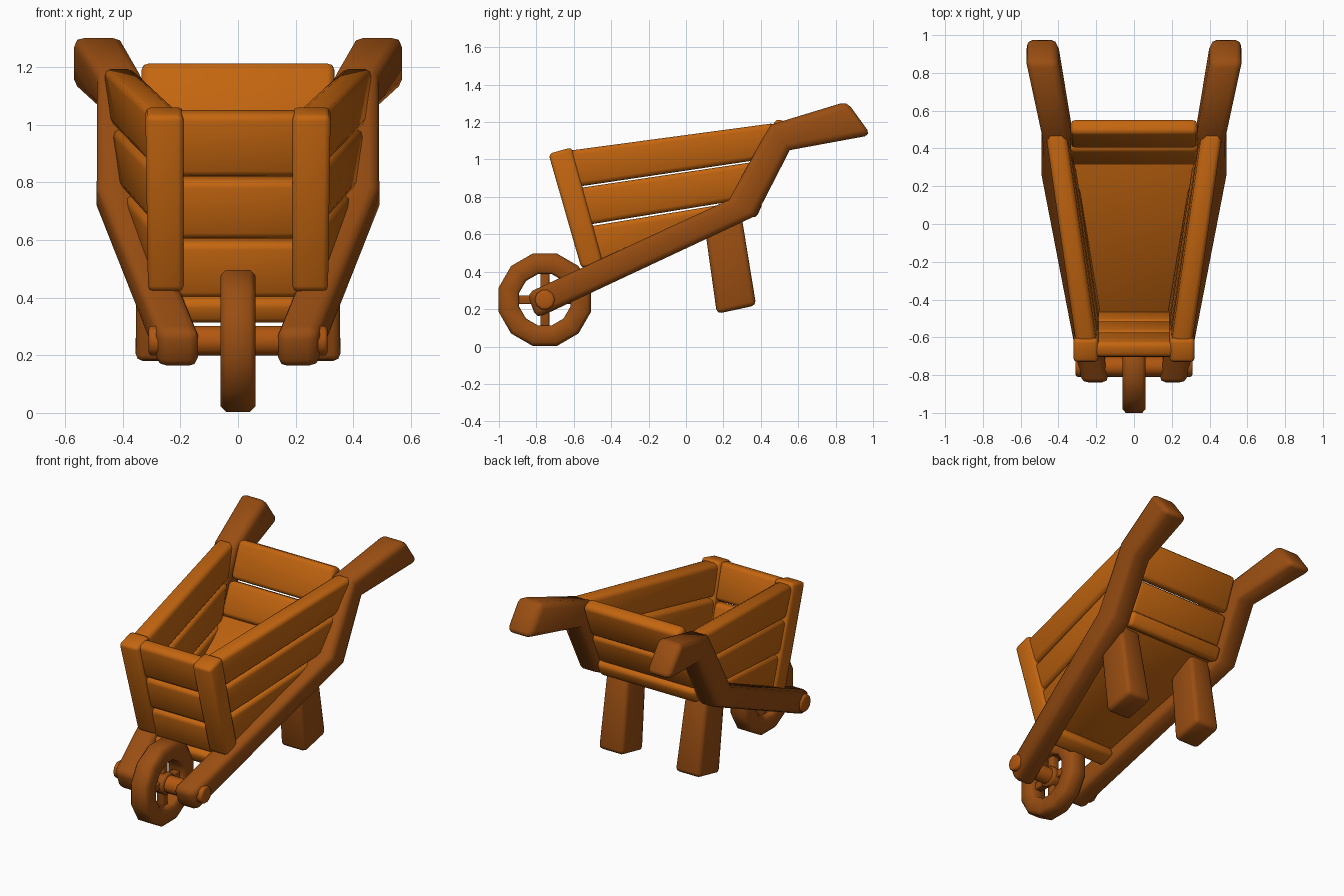
import bpy, bmesh, math
from mathutils import Vector, Matrix

if "Cube" in bpy.data.objects:
    bpy.data.objects.remove(bpy.data.objects["Cube"])


def material(name, rgb):
    m = bpy.data.materials.new(name)
    m.diffuse_color = (*rgb, 1)
    m.use_nodes = True
    m.node_tree.nodes["Principled BSDF"].inputs["Base Color"].default_value = m.diffuse_color
    return m


PLANK = material("light wood", (0.55, 0.132, 0.005))
FRAME = material("dark wood", (0.32, 0.076, 0.006))
AXLE = material("axle wood", (0.44, 0.095, 0.005))


def finish(name, bm, mat, bevel=0.0, mirror=False):
    bmesh.ops.recalc_face_normals(bm, faces=bm.faces)
    for f in bm.faces:
        f.smooth = True
    me = bpy.data.meshes.new(name)
    bm.to_mesh(me)
    bm.free()
    me.materials.append(mat)
    ob = bpy.data.objects.new(name, me)
    bpy.context.collection.objects.link(ob)
    if bevel:
        b = ob.modifiers.new("bevel", 'BEVEL')
        b.width, b.segments = bevel, 2
        b.limit_method, b.angle_limit = 'ANGLE', math.radians(55)
    if mirror:
        m = ob.modifiers.new("mirror", 'MIRROR')
        m.use_mirror_merge = False
    return ob


def loft(name, sections, mat, bevel, mirror=False):
    """Solid through a row of four-cornered sections."""
    bm = bmesh.new()
    rings = [[bm.verts.new(p) for p in s] for s in sections]
    for a, b in zip(rings, rings[1:]):
        for i in range(4):
            j = (i + 1) % 4
            bm.faces.new((a[i], a[j], b[j], b[i]))
    bm.faces.new(rings[0])
    bm.faces.new(rings[-1])
    return finish(name, bm, mat, bevel, mirror)


def section(x, hx, p, q):
    """Section spanning x-hx..x+hx between side-view points p and q."""
    return [(x - hx, *p), (x + hx, *p), (x + hx, *q), (x - hx, *q)]


def slat(name, p, q, half_x, thick, mat=PLANK, bevel=0.025):
    """Crosswise board centred on x = 0, running p to q in side view."""
    d = Vector((q[0] - p[0], q[1] - p[1])).normalized()
    n = Vector((-d.y, d.x)) * thick / 2
    secs = []
    for c in (p, q):
        c = Vector(c)
        secs.append(section(0, half_x, c - n, c + n))
    return loft(name, secs, mat, bevel)


# Side rails bending up into handles: x, half width, lower and upper point
loft("handle_rail", [
    section(0.205, 0.072, (-0.80, 0.15), (-0.85, 0.285)),
    section(0.415, 0.075, (0.375, 0.70), (0.23, 0.785)),
    section(0.410, 0.078, (0.555, 1.05), (0.45, 1.185)),
    section(0.490, 0.086, (0.99, 1.13), (0.86, 1.31)),
], FRAME, 0.035, True)

# Legs, widening downwards
loft("leg", [
    [(0.18, 0.165, 0.175), (0.355, 0.165, 0.175), (0.355, 0.375, 0.22), (0.18, 0.375, 0.22)],
    [(0.20, 0.10, 0.64), (0.35, 0.10, 0.64), (0.35, 0.29, 0.74), (0.20, 0.29, 0.74)],
], FRAME, 0.025, True)


# Tray sides: three boards, each a side-view quad given thickness
def wall_x(y, z):
    return 0.262 + 0.135 * (y + 0.6) + 0.07 * (z - 1.1)


for label, quad in (
    ("top", [(-0.64, 1.045), (0.48, 1.195), (0.40, 1.0), (-0.575, 0.855)]),
    ("middle", [(-0.585, 0.845), (0.385, 0.99), (0.30, 0.785), (-0.53, 0.65)]),
    ("bottom", [(-0.53, 0.64), (0.29, 0.775), (0.20, 0.69), (-0.46, 0.42)]),
):
    loft("side_board_" + label,
         [[(wall_x(y, z) + s, y, z) for y, z in quad] for s in (-0.055, 0.055)],
         PLANK, 0.025, True)

# Front posts
loft("front_post", [
    section(0.25, 0.062, (-0.56, 0.42), (-0.44, 0.43)),
    section(0.255, 0.066, (-0.735, 1.03), (-0.61, 1.065)),
], PLANK, 0.02, True)

# Front boards, stacked along the post lean
for i, (z0, z1) in enumerate(((0.405, 0.60), (0.61, 0.815), (0.825, 1.045))):
    y0, y1 = (-0.50 - (z - 0.42) * 0.27 for z in (z0, z1))
    slat(f"front_board_{i}", (y0, z0), (y1, z1), 0.215, 0.085)
slat("front_cross_beam", (-0.55, 0.345), (-0.45, 0.39), 0.215, 0.09)

# Back boards, leaning outward
slat("back_board_top", (0.435, 0.99), (0.52, 1.205), 0.335, 0.085)
slat("back_board_middle", (0.345, 0.79), (0.43, 0.98), 0.34, 0.085)
slat("back_board_bottom", (0.335, 0.70), (0.375, 0.79), 0.345, 0.085)

# Tray floor, tapering forward
loft("tray_floor", [
    section(0, 0.215, (-0.48, 0.385), (-0.51, 0.44)),
    section(0, 0.365, (0.37, 0.745), (0.33, 0.80)),
], PLANK, 0.012)

# Wheel: beveled ring spun from a profile
HUB = Vector((0, -0.755, 0.25))
SIDES = 12
bm = bmesh.new()
profile = [(-0.06, 0.235), (-0.042, 0.255), (0.042, 0.255), (0.06, 0.235),
           (0.06, 0.155), (0.045, 0.142), (-0.045, 0.142), (-0.06, 0.155)]
rings = []
for k in range(SIDES):
    a = math.tau * (k + 0.5) / SIDES
    rings.append([bm.verts.new(HUB + Vector((x, r * math.cos(a), r * math.sin(a))))
                  for x, r in profile])
for k in range(SIDES):
    a, b = rings[k], rings[(k + 1) % SIDES]
    for i in range(len(profile)):
        j = (i + 1) % len(profile)
        bm.faces.new((a[i], a[j], b[j], b[i]))
finish("wheel_rim", bm, FRAME)

# Wheel spokes
for name, dy, dz in (("spoke_upright", 0.024, 0.16), ("spoke_level", 0.16, 0.024)):
    bm = bmesh.new()
    bmesh.ops.create_cube(bm, size=2, matrix=Matrix.Translation(HUB)
                          @ Matrix.Diagonal((0.025, dy, dz, 1)))
    finish(name, bm, FRAME, 0.008)


# Axle and hub
def rod(name, radius, length, mat):
    bm = bmesh.new()
    bmesh.ops.create_cone(bm, cap_ends=True, segments=10, radius1=radius,
                          radius2=radius, depth=length,
                          matrix=Matrix.Translation(HUB) @ Matrix.Rotation(math.pi / 2, 4, 'Y'))
    return finish(name, bm, mat, 0.012)


rod("axle", 0.054, 0.62, AXLE)
rod("wheel_hub", 0.068, 0.10, FRAME)
